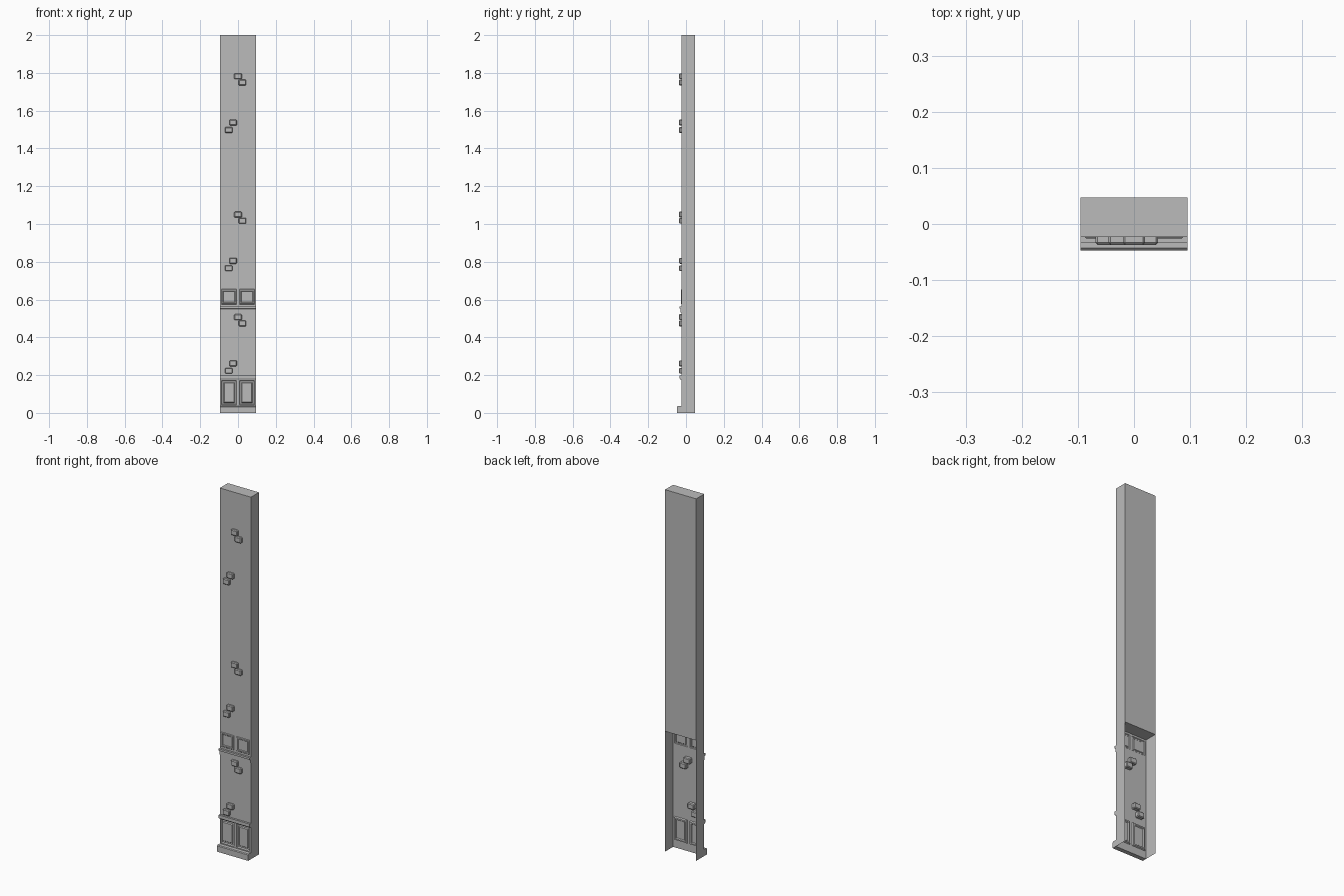
import bpy, bmesh

cube = bpy.data.objects.get("Cube")
if cube:
    bpy.data.objects.remove(cube, do_unlink=True)

W, FRONT, BACK, TOP, OPENING = 0.095, -0.023, 0.047, 2.0, 0.665

stone = bpy.data.materials.new("stone grey")
stone.use_nodes = True
stone.diffuse_color = (0.5, 0.5, 0.5, 1)
bsdf = stone.node_tree.nodes["Principled BSDF"]
bsdf.inputs["Base Color"].default_value = (0.5, 0.5, 0.5, 1)
bsdf.inputs["Roughness"].default_value = 0.9


def finish(name, bm):
    mesh = bpy.data.meshes.new(name)
    bm.to_mesh(mesh)
    bm.free()
    mesh.materials.append(stone)
    obj = bpy.data.objects.new(name, mesh)
    bpy.context.scene.collection.objects.link(obj)
    return obj


def quad(bm, *points):
    return bm.faces.new([bm.verts.new(p) for p in points])


def box(name, x, y, z):
    bm = bmesh.new()
    bmesh.ops.create_cube(bm, size=1)
    for v in bm.verts:
        v.co = [lim[int(c > 0)] for lim, c in zip((x, y, z), v.co)]
    return finish(name, bm)


def moulding(name, profile):
    """Extrude a closed (y, z) profile across the wall width."""
    bm = bmesh.new()
    face = quad(bm, *[(-W, y, z) for y, z in profile])
    out = bmesh.ops.extrude_face_region(bm, geom=[face])["geom"]
    for v in out:
        if isinstance(v, bmesh.types.BMVert):
            v.co.x = W
    bm.faces.ensure_lookup_table()
    if not any(all(v.co.x < 0 for v in f.verts) for f in bm.faces):
        quad(bm, *[(-W, y, z) for y, z in profile])
    bmesh.ops.remove_doubles(bm, verts=bm.verts, dist=1e-6)
    bmesh.ops.recalc_face_normals(bm, faces=bm.faces)
    return finish(name, bm)


# Front sheet, split so the panel fields can be inset
bm = bmesh.new()
xs = [-W, -0.0875, -0.0075, 0.0075, 0.0875, W]
zs = [0, 0.042, 0.172, 0.575, 0.655, TOP]
grid = [[bm.verts.new((x, FRONT, z)) for x in xs] for z in zs]
lower, upper = [], []
for j in range(5):
    for i in range(5):
        f = bm.faces.new((grid[j][i], grid[j][i + 1],
                          grid[j + 1][i + 1], grid[j + 1][i]))
        if i in (1, 3) and j in (1, 3):
            (lower if j == 1 else upper).append(f)
bm.normal_update()
for faces, steps in ((lower, ((0.004, -0.007), (0.007, 0), (0.004, 0.005))),
                     (upper, ((0.003, 0.003), (0.006, 0), (0.003, -0.003)))):
    for thickness, depth in steps:
        bmesh.ops.inset_individual(bm, faces=faces, thickness=thickness,
                                   depth=depth, use_even_offset=True)
finish("front_wall", bm)

# Sides, top, and the back that stops above the opening
bm = bmesh.new()
quad(bm, (W, FRONT, 0), (W, BACK, 0), (W, BACK, TOP), (W, FRONT, TOP))
quad(bm, (-W, BACK, 0), (-W, FRONT, 0), (-W, FRONT, TOP), (-W, BACK, TOP))
quad(bm, (-W, FRONT, TOP), (W, FRONT, TOP), (W, BACK, TOP), (-W, BACK, TOP))
quad(bm, (W, BACK, OPENING), (-W, BACK, OPENING), (-W, BACK, TOP), (W, BACK, TOP))
quad(bm, (-W, BACK, OPENING), (W, BACK, OPENING), (W, FRONT, OPENING), (-W, FRONT, OPENING))
finish("wall_shell", bm)

# Skirting, panel rail and cornice
moulding("skirting", [(FRONT, 0), (-0.047, 0), (-0.047, 0.032),
                      (-0.043, 0.036), (FRONT, 0.036)])
moulding("panel_rail", [(FRONT, 0.177), (-0.03, 0.177), (-0.034, 0.183),
                        (-0.034, 0.198), (FRONT, 0.198)])
moulding("cornice", [(FRONT, 0.531), (-0.028, 0.531), (-0.028, 0.551),
                     (-0.034, 0.553), (-0.034, 0.564), (FRONT, 0.564)])

# Projecting stones, in pairs, passing through the wall
pairs = [(0.507, 1), (1.05, 1), (1.782, 1), (0.262, -1), (0.805, -1), (1.537, -1)]
for n, (z, side) in enumerate(pairs):
    x = 0 if side > 0 else -0.026
    for k, (cx, cz) in enumerate(((x, z), (x + side * 0.023, z - (0.033 if side > 0 else 0.039)))):
        block = box(f"wall_stone_{n}_{k}", (cx - 0.02, cx + 0.02),
                    (-0.037, -0.002), (cz - 0.0155, cz + 0.0155))
        bevel = block.modifiers.new("bevel", "BEVEL")
        bevel.width = 0.004
        bevel.segments = 1
